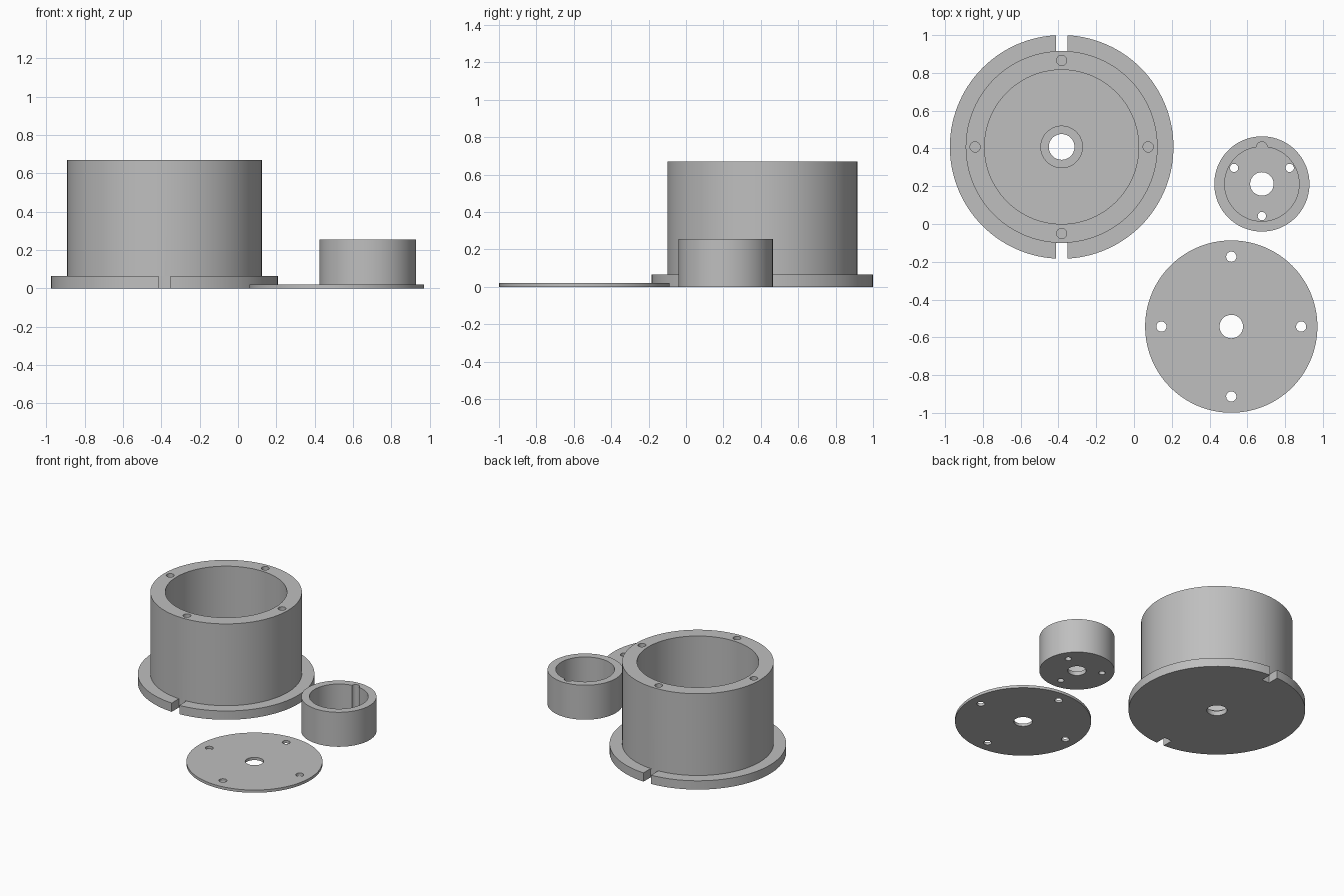
import bpy, bmesh, math
from mathutils import Matrix, Vector

cube = bpy.data.objects.get("Cube")
if cube:
    bpy.data.objects.remove(cube, do_unlink=True)

grey = bpy.data.materials.new("plain grey")
grey.use_nodes = True
colour = (0.52, 0.52, 0.52, 1)
grey.diffuse_color = colour
grey.node_tree.nodes["Principled BSDF"].inputs["Base Color"].default_value = colour


def add_object(name, bm, centre):
    bmesh.ops.recalc_face_normals(bm, faces=bm.faces)
    mesh = bpy.data.meshes.new(name)
    bm.to_mesh(mesh)
    bm.free()
    mesh.materials.append(grey)
    ob = bpy.data.objects.new(name, mesh)
    ob.location = (*centre, 0)
    bpy.context.collection.objects.link(ob)
    return ob


def lathe(name, profile, centre, steps=120):
    """Revolve a closed (radius, height) section into a ring-shaped solid."""
    bm = bmesh.new()
    rings = []
    for i in range(steps):
        a = math.tau * i / steps
        rings.append([bm.verts.new((r * math.cos(a), r * math.sin(a), z)) for r, z in profile])
    n = len(profile)
    for i in range(steps):
        a, b = rings[i], rings[(i + 1) % steps]
        for j in range(n):
            k = (j + 1) % n
            bm.faces.new((a[j], b[j], b[k], a[k]))
    return add_object(name, bm, centre)


def drill(bm, radius, distance, angle, low, high):
    a = math.radians(angle)
    spot = Vector((distance * math.cos(a), distance * math.sin(a), (low + high) / 2))
    bmesh.ops.create_cone(bm, cap_ends=True, segments=32, radius1=radius, radius2=radius,
                          depth=high - low, matrix=Matrix.Translation(spot))


def cut_and_finish(ob, bm):
    """Subtract the drilled shapes, then smooth the round walls."""
    cutter = add_object(ob.name + "_cutter", bm, ob.location.xy)
    cutter.hide_render = True
    mod = ob.modifiers.new("holes", "BOOLEAN")
    mod.operation = "DIFFERENCE"
    mod.solver = "EXACT"
    mod.object = cutter
    bpy.ops.object.select_all(action="DESELECT")
    ob.select_set(True)
    bpy.context.view_layer.objects.active = ob
    bpy.ops.object.modifier_apply(modifier=mod.name)
    bpy.data.objects.remove(cutter, do_unlink=True)
    bpy.ops.object.shade_smooth_by_angle(angle=math.radians(30))


# Flanged housing: counterbored floor, blind rim holes, two flange slots
flange_r, body_r, bore_r = 0.592, 0.508, 0.408
flange_h, body_h = 0.065, 0.67
housing = lathe("flanged_housing", [
    (0.068, 0), (flange_r, 0), (flange_r, flange_h), (body_r, flange_h),
    (body_r, body_h), (bore_r, body_h), (bore_r, flange_h),
    (0.11, flange_h), (0.11, 0.035), (0.068, 0.035)], (-0.383, 0.408))
bm = bmesh.new()
for angle in range(0, 360, 90):
    drill(bm, 0.027, 0.458, angle, body_h - 0.2, body_h + 0.1)
for side in (-1, 1):
    place = Matrix.Translation((0, side * (body_r + 0.1), 0.0125))
    bmesh.ops.create_cube(bm, size=1, matrix=place @ Matrix.Diagonal((0.062, 0.2, 0.105, 1)))
cut_and_finish(housing, bm)

# Small cup: three floor holes and a round keyway in the back wall
cup_r, cup_bore, cup_h, cup_floor = 0.252, 0.197, 0.255, 0.03
cup = lathe("small_cup", [
    (0.062, 0), (cup_r, 0), (cup_r, cup_h), (cup_bore, cup_h),
    (cup_bore, cup_floor), (0.062, cup_floor)], (0.677, 0.212))
bm = bmesh.new()
for angle in (-90, 30, 150):
    drill(bm, 0.022, 0.17, angle, -0.1, 0.1)
drill(bm, 0.029, cup_bore - 0.003, 90, cup_floor + 0.001, cup_h + 0.1)
cut_and_finish(cup, bm)

# Flat cover disc with four screw holes
cover = lathe("cover_disc", [(0.062, 0), (0.456, 0), (0.456, 0.02), (0.062, 0.02)],
              (0.515, -0.543))
bm = bmesh.new()
for angle in range(0, 360, 90):
    drill(bm, 0.027, 0.37, angle, -0.1, 0.1)
cut_and_finish(cover, bm)
